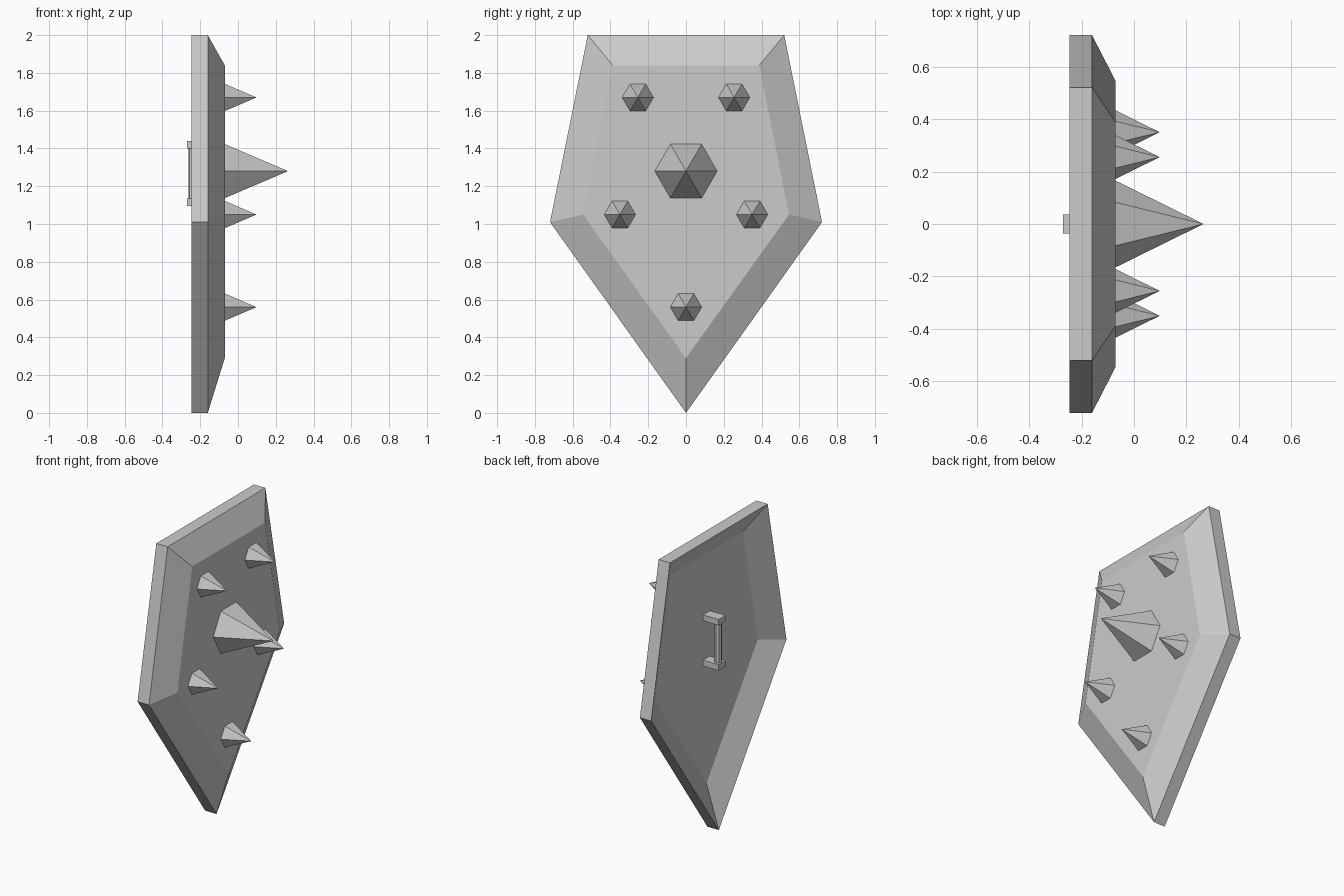
import bpy, bmesh
from math import cos, sin, pi

if "Cube" in bpy.data.objects:
    bpy.data.objects.remove(bpy.data.objects["Cube"])

RIM = [(0, 0), (0.72, 1.01), (0.52, 2.0), (-0.52, 2.0), (-0.72, 1.01)]
PLATE = [(0, 0.29), (0.545, 1.05), (0.388, 1.84), (-0.388, 1.84), (-0.545, 1.05)]


def finish(name, bm):
    bmesh.ops.recalc_face_normals(bm, faces=bm.faces[:])
    mesh = bpy.data.meshes.new(name)
    bm.to_mesh(mesh)
    bm.free()
    obj = bpy.data.objects.new(name, mesh)
    bpy.context.collection.objects.link(obj)
    return obj


def ring(bm, x, outline):
    return [bm.verts.new((x, y, z)) for y, z in outline]


def bridge(bm, a, b):
    n = len(a)
    for i in range(n):
        j = (i + 1) % n
        bm.faces.new((a[i], a[j], b[j], b[i]))


def polygon(y, z, r, sides):
    return [(y + r * cos(2 * pi * i / sides), z + r * sin(2 * pi * i / sides))
            for i in range(sides)]


def spike(name, y, z, r, tip_x):
    bm = bmesh.new()
    base = ring(bm, -0.07, polygon(y, z, r, 6))
    tip = bm.verts.new((tip_x, y, z))
    bm.faces.new(base)
    for i in range(6):
        bm.faces.new((base[i], base[(i + 1) % 6], tip))
    finish(name, bm)


def box(name, lo, hi):
    bm = bmesh.new()
    bmesh.ops.create_cube(bm, size=1)
    for v in bm.verts:
        v.co = [(a + b) / 2 + c * (b - a) for a, b, c in zip(lo, hi, v.co)]
    finish(name, bm)


# Shield body: dished plate, hollow at the back
bm = bmesh.new()
rings = [ring(bm, -0.153, PLATE), ring(bm, -0.245, RIM),
         ring(bm, -0.16, RIM), ring(bm, -0.07, PLATE)]
for a, b in zip(rings, rings[1:]):
    bridge(bm, a, b)
bm.faces.new(rings[0])
bm.faces.new(rings[-1])
finish("shield_body", bm)

# Spikes
spike("centre_spike", 0, 1.28, 0.165, 0.265)
spike("bottom_spike", 0, 0.56, 0.083, 0.098)
for side, s in (("left", -1), ("right", 1)):
    spike("upper_spike_" + side, s * 0.255, 1.67, 0.083, 0.098)
    spike("lower_spike_" + side, s * 0.35, 1.05, 0.083, 0.098)

# Handle brackets and grip
for part, z in (("lower", 1.115), ("upper", 1.42)):
    box("handle_bracket_" + part, (-0.27, -0.037, z - 0.02), (-0.15, 0.037, z + 0.02))
bm = bmesh.new()
section = polygon(-0.24, 0, 0.023, 8)
low, high = ([bm.verts.new((x, y, z)) for x, y in section] for z in (1.13, 1.405))
bridge(bm, low, high)
bm.faces.new(low)
bm.faces.new(high)
finish("handle_grip", bm)
